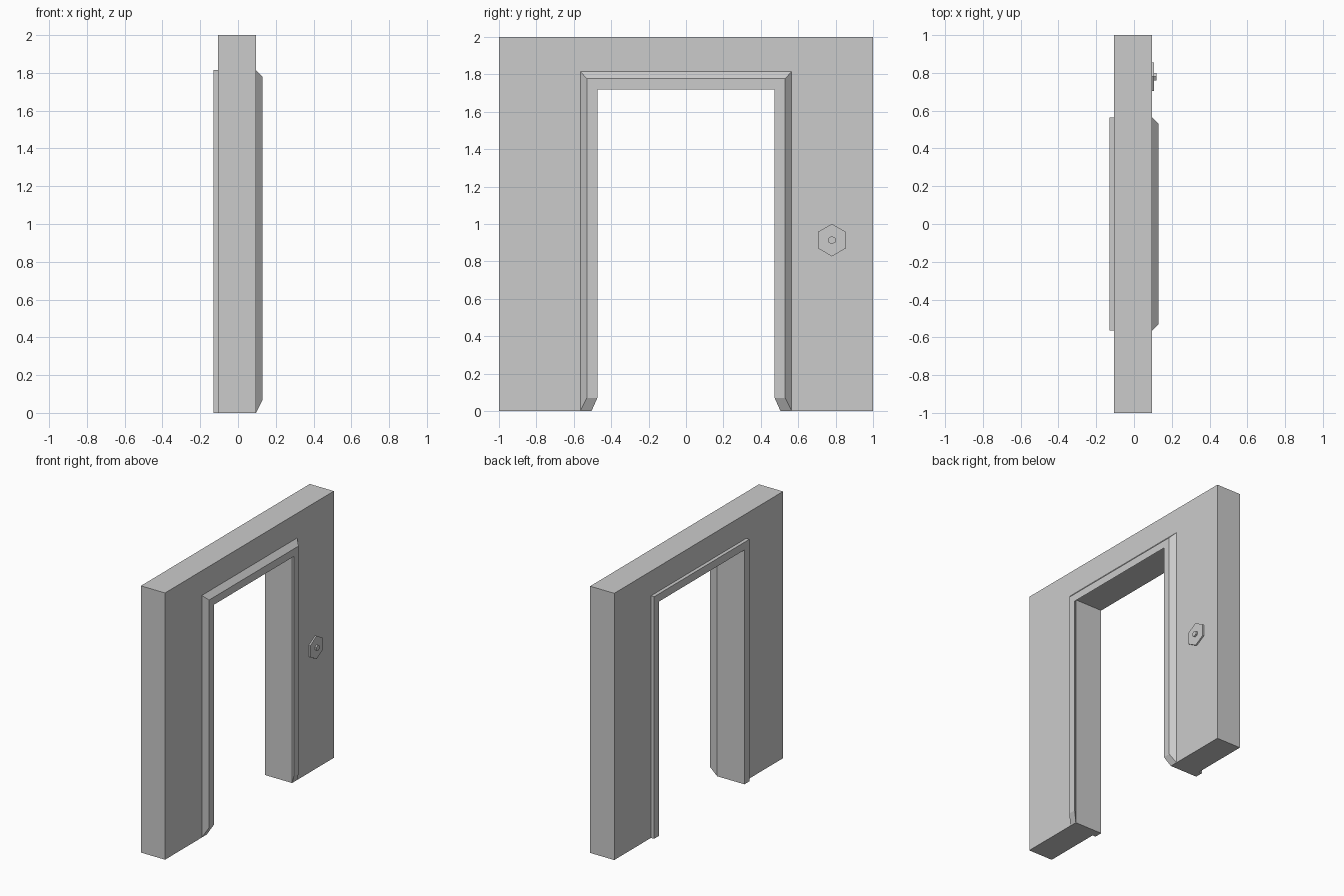
import bpy, bmesh, math
from mathutils import Matrix

if "Cube" in bpy.data.objects:
    bpy.data.objects.remove(bpy.data.objects["Cube"])


def arch_loft(name, sections, bottoms):
    """Skin a run of arch outlines (x, half width, top z, bottom z); cap both feet."""
    bm = bmesh.new()
    arches = []
    for x, w, top, low in sections:
        path = [(-w, low), (-w, top), (w, top), (w, low)]
        arches.append([bm.verts.new((x, y, z)) for y, z in path])
    for a, b in zip(arches, arches[1:]):
        for i in range(3):
            bm.faces.new((a[i], a[i + 1], b[i + 1], b[i]))
    for loop in bottoms:
        for side in (0, 3):
            bm.faces.new([arches[i][side] for i in loop])
    finish(bm, name)


def finish(bm, name):
    bmesh.ops.recalc_face_normals(bm, faces=bm.faces)
    mesh = bpy.data.meshes.new(name)
    bm.to_mesh(mesh)
    bm.free()
    bpy.context.collection.objects.link(bpy.data.objects.new(name, mesh))


def hex_prism(name, radius, tip_radius, x0, x1, y, z):
    """Six-sided prism pointing along +x with a corner at the top."""
    bm = bmesh.new()
    bmesh.ops.create_cone(bm, cap_ends=True, segments=6, radius1=radius,
                          radius2=tip_radius, depth=x1 - x0)
    place = (Matrix.Translation(((x0 + x1) / 2, y, z))
             @ Matrix.Rotation(math.pi / 2, 4, 'Y'))
    bmesh.ops.transform(bm, matrix=place, verts=bm.verts)
    # Make sure a corner points straight up
    top = max(v.co.z for v in bm.verts) - z
    if top < radius * 0.95:
        bmesh.ops.rotate(bm, cent=(0, y, z), verts=bm.verts,
                         matrix=Matrix.Rotation(math.pi / 6, 3, 'X'))
    finish(bm, name)


BACK, FRONT, EDGE = -0.105, 0.095, 0.131
trim_back = (BACK, 0.565, 1.815, 0)
trim_front = (FRONT, 0.565, 1.815, 0)

# Wall slab around the doorway
arch_loft("wall", [trim_back, (BACK, 1, 2, 0), (FRONT, 1, 2, 0), trim_front],
          [(0, 1, 2, 3)])

# Door frame: tapered moulding on one face, passage lining, flat moulding behind
arch_loft("door_frame", [
    trim_front,
    (EDGE, 0.53, 1.777, 0.07),
    (EDGE, 0.474, 1.72, 0.07),
    (FRONT, 0.505, 1.757, 0),
    (-EDGE, 0.505, 1.757, 0),
    (-EDGE, 0.565, 1.815, 0),
    trim_back,
], [(0, 1, 2, 3), (0, 3, 4, 5, 6)])

# Wall button
hex_prism("button_plate", 0.087, 0.087, FRONT, 0.106, 0.78, 0.914)
hex_prism("button", 0.022, 0.022, 0.106, 0.118, 0.78, 0.914)
